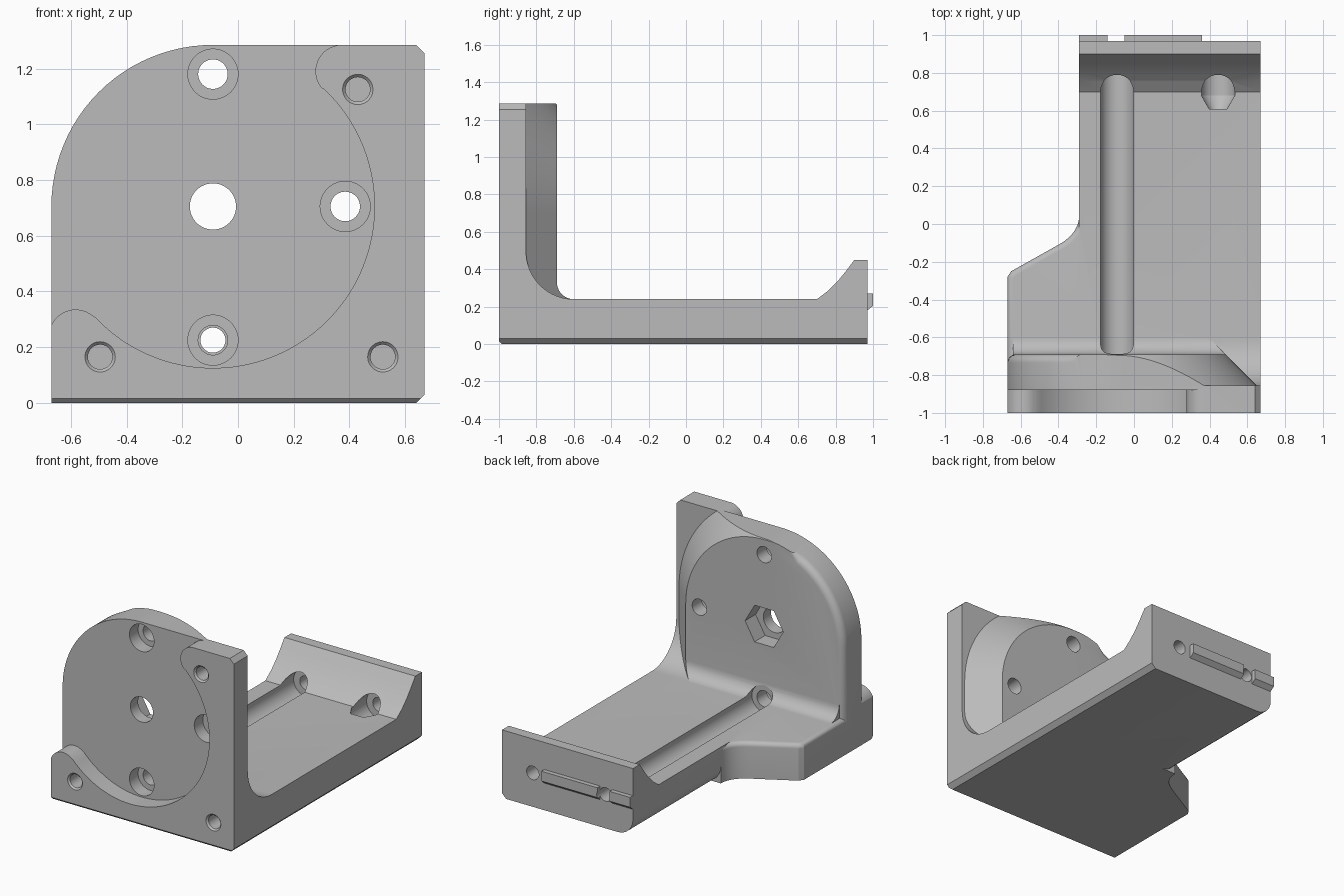
import bpy, bmesh
from math import cos, sin, pi, radians

if "Cube" in bpy.data.objects:
    bpy.data.objects.remove(bpy.data.objects["Cube"])

grey = bpy.data.materials.new("light grey")
grey.use_nodes = True
grey.diffuse_color = (0.5, 0.5, 0.5, 1)
grey.node_tree.nodes["Principled BSDF"].inputs["Base Color"].default_value = (0.5, 0.5, 0.5, 1)

PLACE = {
    "X": lambda p, d: (d, p[0], p[1]),
    "Y": lambda p, d: (p[0], d, p[1]),
    "Z": lambda p, d: (p[0], p[1], d),
}


def arc(cx, cy, r, start, end, n=24):
    steps = [radians(start + (end - start) * i / n) for i in range(n + 1)]
    return [(cx + r * cos(t), cy + r * sin(t)) for t in steps]


def loft(name, axis, near, far, d0, d1):
    """Solid between two matching profiles placed along an axis."""
    bm = bmesh.new()
    a = [bm.verts.new(PLACE[axis](p, d0)) for p in near]
    b = [bm.verts.new(PLACE[axis](p, d1)) for p in far]
    bm.faces.new(a)
    bm.faces.new(b[::-1])
    for i in range(len(a)):
        j = (i + 1) % len(a)
        bm.faces.new((a[i], b[i], b[j], a[j]))
    bmesh.ops.recalc_face_normals(bm, faces=bm.faces)
    mesh = bpy.data.meshes.new(name)
    bm.to_mesh(mesh)
    bm.free()
    mesh.materials.append(grey)
    obj = bpy.data.objects.new(name, mesh)
    bpy.context.collection.objects.link(obj)
    return obj


def prism(name, axis, pts, d0, d1):
    return loft(name, axis, pts, pts, d0, d1)


def rod(name, x, z, y0, y1, r0, r1=None, n=48):
    def ring(r):
        return [(x + r * cos(2 * pi * i / n), z + r * sin(2 * pi * i / n)) for i in range(n)]
    return loft(name, "Y", ring(r0), ring(r1 or r0), y0, y1)


def round_edges(obj, rule, width, segments=6):
    bm = bmesh.new()
    bm.from_mesh(obj.data)
    edges = [e for e in bm.edges if all(rule(v.co) for v in e.verts)]
    bmesh.ops.bevel(bm, geom=edges, offset=width, segments=segments,
                    profile=0.5, affect="EDGES")
    bm.to_mesh(obj.data)
    bm.free()


def combine(target, tool, operation):
    mod = target.modifiers.new("combine", "BOOLEAN")
    mod.operation = operation
    mod.solver = "EXACT"
    mod.object = tool
    with bpy.context.temp_override(object=target, active_object=target):
        bpy.ops.object.modifier_apply(modifier=mod.name)
    bpy.data.objects.remove(tool)


CX, CZ, R = -0.09, 0.705, 0.58      # centre and radius of the round mount
TOP, FLOOR, BACK = 1.285, 0.24, -0.69
SIDE = 0.67

# Thick round-shouldered wall with a rolled left rear edge
outline = [(-SIDE, 0)] + arc(CX, CZ, R, 180, 90) + [(SIDE, TOP), (SIDE, 0)]
bracket = prism("bracket", "Y", outline, -1, BACK)
round_edges(bracket, lambda c: abs(c.y - BACK) < 0.001 and c.x < -0.28, 0.045)

# Small fillet where the thick wall meets the floor
fillet = [(-0.8, 0.1), (-0.6, 0.1)] + arc(-0.6, 0.33, 0.09, 270, 180, 10) + [(-0.8, 0.33)]
combine(bracket, prism("wall_fillet", "X", fillet, -0.64, 0.6), "UNION")


# Sloped flank that narrows the thick wall towards the rear
def flank(r):
    return ([(-1, -0.1), (-1, CZ + r)] + arc(CX, CZ, r, 90, 0, 32) + [(CX + r, -0.1)])


combine(bracket, loft("flank", "Y", flank(0.895), flank(0.435), -1.01, -0.55), "INTERSECT")

# Thin wall with a wide fillet
thin = ([(-1, 0), (-0.6, 0)] + arc(-0.6, 0.495, 0.255, 270, 180, 20)
        + [(-0.855, TOP), (-1, TOP)])
combine(bracket, prism("thin_wall", "X", thin, CX, SIDE), "UNION")

# Floor arm with raised rear lip
arm_profile = [(-0.95, 0), (0.97, 0), (0.97, 0.45), (0.9, 0.45), (0.855, 0.39),
               (0.81, 0.335), (0.76, 0.285), (0.70, FLOOR), (-0.95, FLOOR)]
arm = prism("arm", "X", arm_profile, -0.29, SIDE)
round_edges(arm, lambda c: c.x < -0.28 and c.z < 0.001, 0.11)
combine(bracket, arm, "UNION")

# Side wing under the wall
curve = []
for i in range(11):
    t = i / 10
    curve.append((-0.29 - 0.11 * t * t, 0.05 - 0.2 * t * (1 - t) - 0.16 * t * t))
wing = prism("wing", "Z", [(-SIDE, -1), (0, -1), (0, 0.05)] + curve + [(-0.65, -0.25), (-SIDE, -0.28)],
             0, FLOOR)
round_edges(wing, lambda c: c.x < -0.28 and c.z > 0.2 and c.y < 0.06, 0.03)
combine(bracket, wing, "UNION")

# Rear locating tongues
tongue = [(0.95, 0.27), (1, 0.27), (1, 0.205), (0.97, 0.18), (0.95, 0.18)]
for x0, x1 in ((-0.29, -0.14), (-0.05, 0.36)):
    combine(bracket, prism("tongue", "X", tongue, x0, x1), "UNION")

# Round front recess flowing around two corner lobes
recess = (arc(CX, CZ, R, 46.3, -136.7, 64) + arc(-0.583, 0.24, 0.095, 43.3, 165, 16)[1:]
          + [(-1, 0.26), (-1, 1.5), (0.373, 1.5)]
          + arc(0.373, 1.19, 0.095, 90, 226.3, 16)[:-1])
cutters = [prism("recess", "Y", recess, -1.1, -0.88)]

# Counterbored mounting holes, centre bore and hexagonal pocket
for x, z in ((CX, 1.18), (0.385, CZ), (CX, 0.225)):
    cutters.append(rod("counterbore", x, z, -1.1, -0.79, 0.09))
    cutters.append(rod("mount_hole", x, z, -0.85, -0.55, 0.053))
cutters.append(rod("centre_bore", CX, CZ, -1.1, -0.6, 0.083))
cutters.append(rod("hex_pocket", CX, CZ, -0.8, -0.6, 0.14, n=6))

# Blind corner holes with a countersunk mouth
for x, z in ((0.43, 1.125), (-0.495, 0.165), (0.52, 0.165)):
    cutters.append(rod("blind_hole", x, z, -1.05, -0.89, 0.044))
    cutters.append(rod("hole_mouth", x, z, -1.01, -0.985, 0.064, 0.04))

# Long tool groove, short pocket with a tapered nose, and lip holes
cutters.append(rod("groove", CX, 0.225, BACK, 0.84, 0.09))
cutters.append(rod("pocket", 0.445, 0.225, 0.68, 0.84, 0.09))
cutters.append(rod("pocket_nose", 0.445, 0.225, 0.61, 0.681, 0.05, 0.09))
for x in (CX, 0.445):
    cutters.append(rod("lip_hole", x, 0.225, 0.8, 1.1, 0.045))

# Chamfers on the outer edges
cutters.append(prism("low_chamfer", "Y", [(0.63, -0.01), (0.68, -0.01), (0.68, 0.04)], -1.1, 1.1))
cutters.append(prism("high_chamfer", "Y", [(0.63, 1.295), (0.68, 1.245), (0.68, 1.295)], -1.1, 0))
cutters.append(prism("front_chamfer", "X", [(-1.01, -0.01), (-0.975, -0.01), (-1.01, 0.025)], -1, 1))

for cutter in cutters:
    combine(bracket, cutter, "DIFFERENCE")

# Smooth curved faces, keep machined edges crisp
bpy.ops.object.select_all(action="DESELECT")
bracket.select_set(True)
bpy.context.view_layer.objects.active = bracket
bpy.ops.object.shade_smooth_by_angle(angle=radians(25))
